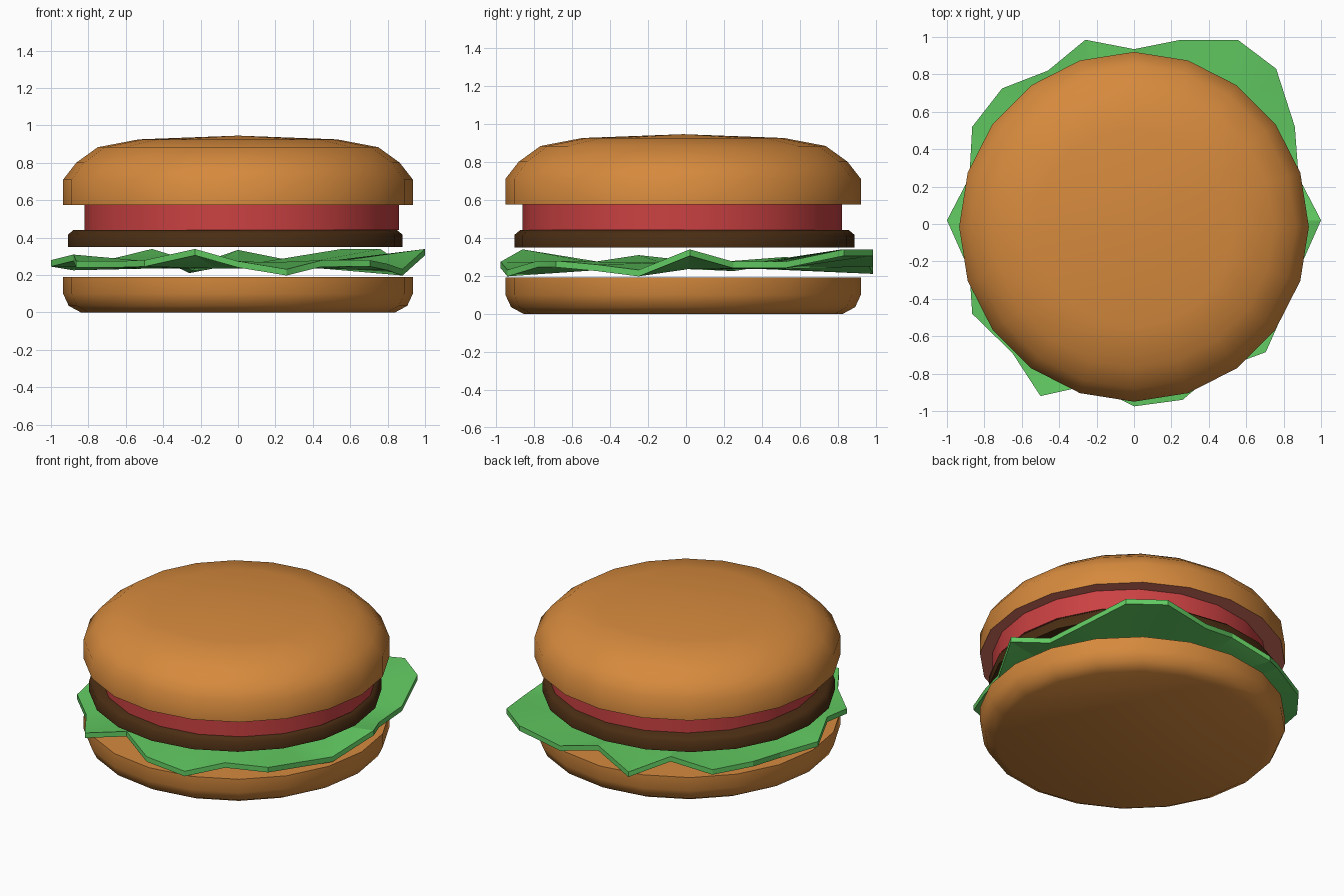
import bpy, bmesh, math

if "Cube" in bpy.data.objects:
    bpy.data.objects.remove(bpy.data.objects["Cube"])


def material(name, hex_code):
    def lin(c):
        return c / 12.92 if c <= 0.04045 else ((c + 0.055) / 1.055) ** 2.4
    m = bpy.data.materials.new(name)
    rgb = [lin(int(hex_code[i:i + 2], 16) / 255) for i in (0, 2, 4)]
    m.diffuse_color = (*rgb, 1)
    m.use_nodes = True
    m.node_tree.nodes["Principled BSDF"].inputs["Base Color"].default_value = m.diffuse_color
    return m


BUN = material("bun_brown", "D68A3D")
CRUMB = material("bun_underside", "DC7664")
PATTY = material("patty_brown", "4A2D13")
TOMATO = material("tomato_red", "CB4142")
LETTUCE = material("lettuce_green", "62CB62")


def finish(name, bm, mats, angle):
    bmesh.ops.recalc_face_normals(bm, faces=bm.faces)
    me = bpy.data.meshes.new(name)
    bm.to_mesh(me)
    bm.free()
    ob = bpy.data.objects.new(name, me)
    bpy.context.collection.objects.link(ob)
    for m in mats:
        me.materials.append(m)
    bpy.ops.object.select_all(action='DESELECT')
    ob.select_set(True)
    bpy.context.view_layer.objects.active = ob
    bpy.ops.object.shade_smooth_by_angle(angle=math.radians(angle))
    return ob


def lathe(name, profile, centre, mats, sides=20, dome=None, bottom_mat=0):
    """Revolve (radius, z) points from bottom to top, capping both ends."""
    bm = bmesh.new()
    rings = []
    for r, z in profile:
        rings.append([bm.verts.new((centre[0] + r * math.cos(2 * math.pi * i / sides),
                                    centre[1] + r * math.sin(2 * math.pi * i / sides), z))
                      for i in range(sides)])
    for a, b in zip(rings, rings[1:]):
        for i in range(sides):
            j = (i + 1) % sides
            bm.faces.new((a[i], a[j], b[j], b[i]))
    base = bm.faces.new(rings[0][::-1])
    base.material_index = bottom_mat
    if dome is None:
        bm.faces.new(rings[-1])
    else:
        tip = bm.verts.new((*centre, dome))
        for i in range(sides):
            bm.faces.new((rings[-1][i], rings[-1][(i + 1) % sides], tip))
    return finish(name, bm, mats, 50)


# Buns
lathe("bottom_bun", [(0.84, 0), (0.905, 0.035), (0.935, 0.10), (0.935, 0.19)],
      (0, -0.015), [BUN])
lathe("top_bun", [(0.935, 0.575), (0.935, 0.71), (0.865, 0.80), (0.75, 0.883), (0.53, 0.925)],
      (0, -0.015), [BUN, CRUMB], dome=0.945, bottom_mat=1)

# Fillings
lathe("patty", [(0.895, 0.35), (0.895, 0.415), (0.865, 0.44)], (-0.015, -0.008), [PATTY])
lathe("tomato_slice", [(0.84, 0.44), (0.84, 0.577)], (0.02, -0.02), [TOMATO])

# Lettuce: ragged wavy leaf rim (x, y, underside z) joined to a flat middle
rim = [(1.0, .02, .305), (.88, .25, .24), (.86, .52, .24), (.76, .83, .305),
       (.555, .985, .305), (.25, .985, .25), (0, .935, .3), (-.26, .985, .21),
       (-.46, .82, .305), (-.705, .725, .245), (-.865, .52, .265), (-.88, .25, .225),
       (-1.0, .02, .245), (-.88, -.25, .275), (-.865, -.48, .24), (-.65, -.69, .24),
       (-.5, -.92, .245), (-.23, -.86, .305), (0, -.975, .24), (.26, -.94, .197),
       (.45, -.78, .245), (.705, -.685, .245), (.80, -.47, .225), (.88, -.25, .197)]
THICK = 0.034
bm = bmesh.new()
n = len(rim)
layers = []
for dz in (0, THICK):
    outer = [bm.verts.new((x, y, z + dz)) for x, y, z in rim]
    inner = [bm.verts.new((x * .5, y * .5, .235 + dz)) for x, y, z in rim]
    for i in range(n):
        j = (i + 1) % n
        bm.faces.new((outer[i], outer[j], inner[j], inner[i]))
    bm.faces.new(inner)
    layers.append(outer)
low, high = layers
for i in range(n):
    j = (i + 1) % n
    bm.faces.new((low[i], low[j], high[j], high[i]))
finish("lettuce_leaf", bm, [LETTUCE], 20)
